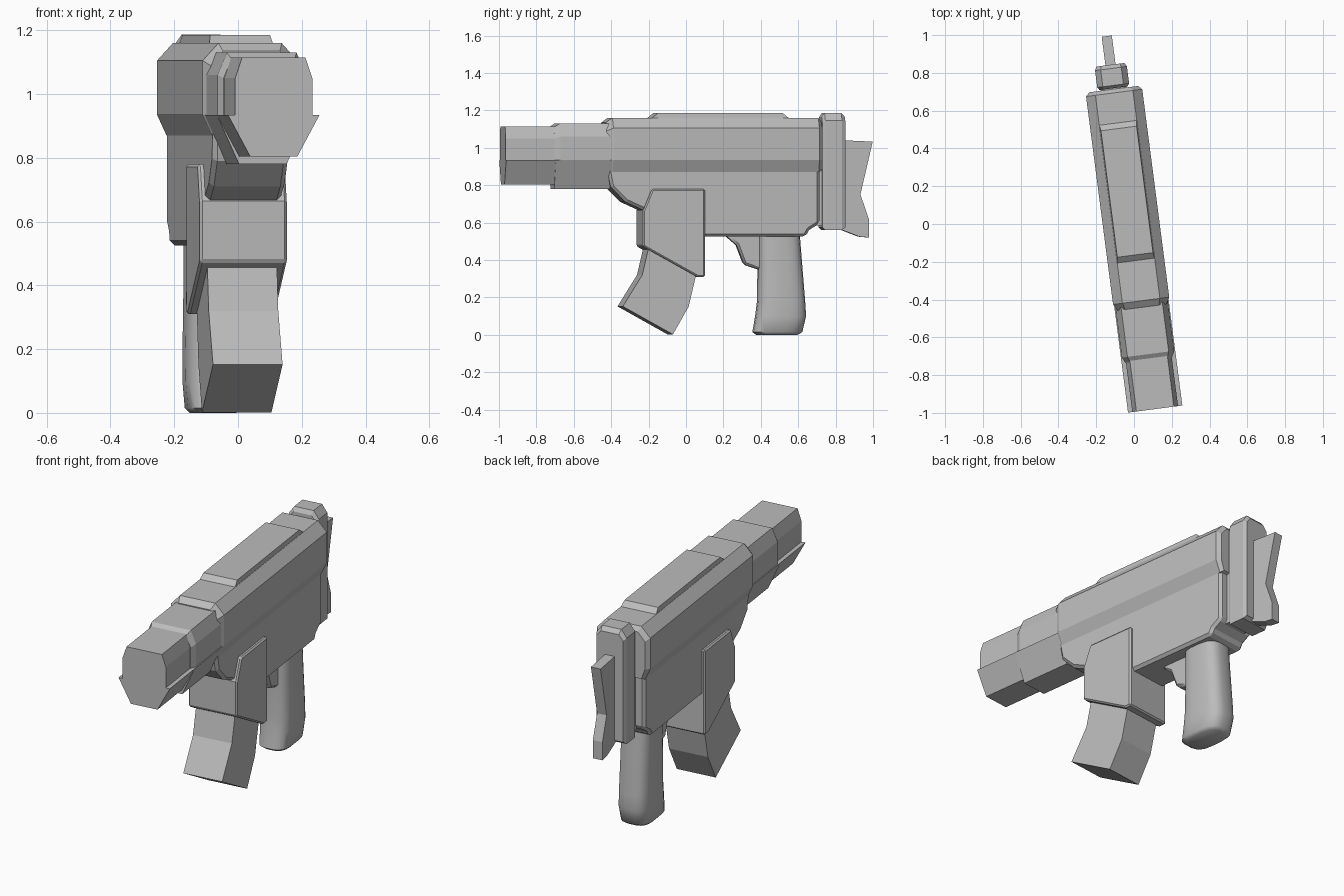
import bpy, bmesh, math
from mathutils import Matrix

cube = bpy.data.objects.get("Cube")
if cube:
    bpy.data.objects.remove(cube, do_unlink=True)

grey = bpy.data.materials.new("plain_grey")
grey.use_nodes = True
COLOR = (0.5, 0.5, 0.5, 1)
grey.diffuse_color = COLOR
grey.node_tree.nodes["Principled BSDF"].inputs["Base Color"].default_value = COLOR

# The whole prop is turned slightly about the vertical axis
PLACE = Matrix.Translation((-0.015, 0, 0)) @ Matrix.Rotation(math.radians(7.4), 4, "Z")


def loft(name, rings, bevel=0, smooth=False):
    """Skin equal-length rings of points and cap both ends."""
    bm = bmesh.new()
    loops = [[bm.verts.new(p) for p in ring] for ring in rings]
    n = len(loops[0])
    for a, b in zip(loops, loops[1:]):
        for i in range(n):
            j = (i + 1) % n
            bm.faces.new((a[i], a[j], b[j], b[i]))
    bm.faces.new(loops[0])
    bm.faces.new(loops[-1])
    bmesh.ops.recalc_face_normals(bm, faces=bm.faces)
    bm.transform(PLACE)
    mesh = bpy.data.meshes.new(name)
    bm.to_mesh(mesh)
    bm.free()
    mesh.materials.append(grey)
    obj = bpy.data.objects.new(name, mesh)
    bpy.context.collection.objects.link(obj)
    if bevel:
        mod = obj.modifiers.new("edge_bevel", "BEVEL")
        mod.width = bevel
        mod.segments = 1
        mod.limit_method = "ANGLE"
        mod.angle_limit = math.radians(50)
    if smooth:
        bpy.ops.object.select_all(action="DESELECT")
        obj.select_set(True)
        bpy.context.view_layer.objects.active = obj
        bpy.ops.object.shade_smooth_by_angle(angle=math.radians(50))
    return obj


def side_prism(name, profile, half, bevel=0, smooth=False):
    """Extrude a (y, z) side profile symmetrically in x."""
    return loft(name, [[(x, y, z) for y, z in profile] for x in (-half, half)], bevel, smooth)


def section(y, half_profile):
    """Mirror a bottom-to-top (x, z) half section into a ring at y."""
    return ([(x, y, z) for x, z in half_profile]
            + [(-x, y, z) for x, z in reversed(half_profile)])


# Upper body with chamfered ends
body = [(0.12, 0.87), (0.15, 0.935), (0.15, 1.105), (0.1, 1.16)]
body_end = [(0.11, 0.88), (0.13, 0.935), (0.13, 1.09), (0.09, 1.135)]
loft("upper_body", [section(-0.445, body_end), section(-0.41, body),
                    section(0.70, body), section(0.72, body_end)])

# Raised strip on top
loft("top_strip", [section(y, [(0.1, 1.15), (w, z)]) for y, w, z in
                   ((-0.195, 0.1, 1.16), (-0.165, 0.095, 1.185),
                    (0.51, 0.095, 1.185), (0.54, 0.1, 1.16))])

# Lower body
side_prism("lower_body", [(-0.44, 0.89), (-0.42, 0.79), (-0.34, 0.71), (-0.23, 0.66),
                          (-0.2, 0.525), (0.63, 0.525), (0.65, 0.56), (0.705, 0.595),
                          (0.705, 0.89)], 0.12, 0.015)

# Barrel shroud: middle and front, upper and lower halves
mid_top = [(0.14, 0.93), (0.14, 1.06), (0.11, 1.13)]
mid_end = [(0.125, 0.93), (0.125, 1.05), (0.1, 1.11)]
loft("middle_shroud_top", [section(-0.725, mid_end), section(-0.695, mid_top),
                           section(-0.42, mid_top)])
mid_low = [(0.075, 0.78), (0.145, 0.935)]
loft("middle_shroud_lower", [section(-0.72, mid_low), section(-0.42, mid_low)])
tip_top = [(0.122, 0.93), (0.122, 1.05), (0.1, 1.115)]
loft("front_shroud_top", [section(-0.988, tip_top), section(-0.7, tip_top)])
tip_low = [(0.075, 0.805), (0.145, 0.935)]
loft("front_shroud_lower", [section(-0.988, tip_low), section(-0.7, tip_low)])

# Front well and curved box below it
side_prism("front_well", [(-0.2, 0.78), (0.085, 0.78), (0.085, 0.31), (0.045, 0.31),
                          (-0.235, 0.465), (-0.25, 0.475), (-0.25, 0.665),
                          (-0.245, 0.672)], 0.138, 0.008)
side_prism("curved_box", [(-0.215, 0.47), (-0.25, 0.32), (-0.355, 0.152), (-0.085, 0.002),
                          (0, 0.15), (0.04, 0.32), (0.02, 0.47)], 0.11)

# Rounded grip, skinned from superellipse rings
rings = []
for z, front, back, half in ((0, 0.38, 0.60, 0.07), (0.015, 0.36, 0.625, 0.085),
                             (0.1, 0.375, 0.645, 0.09), (0.18, 0.385, 0.64, 0.09),
                             (0.4, 0.388, 0.622, 0.088), (0.55, 0.388, 0.61, 0.088)):
    ring = []
    for i in range(20):
        a = math.tau * (i + 0.5) / 20
        c, s = math.cos(a), math.sin(a)
        ring.append((half * math.copysign(abs(s) ** 0.65, s),
                     (front + back) / 2 + (back - front) / 2 * math.copysign(abs(c) ** 0.65, c), z))
    rings.append(ring)
loft("grip", rings, smooth=True)

# Small lever ahead of the grip
side_prism("lever", [(0.2, 0.54), (0.27, 0.48), (0.31, 0.375), (0.42, 0.34), (0.42, 0.54)],
           0.035, 0.012, True)

# Rear plate, its neck, and the shoulder pad
side_prism("rear_neck", [(0.69, 0.585), (0.77, 0.585), (0.77, 1.13), (0.69, 1.13)], 0.07)
plate = [(0.085, 0.56), (0.085, 1.145), (0.055, 1.187)]
plate_front = [(0.075, 0.575), (0.075, 1.135), (0.05, 1.165)]
loft("rear_plate", [section(0.725, plate_front), section(0.74, plate),
                    section(0.83, plate), section(0.85, plate_front)])
side_prism("shoulder_pad", [(0.84, 1.04), (1.003, 1.033), (0.937, 0.75), (0.982, 0.62),
                            (0.982, 0.52), (0.93, 0.525), (0.84, 0.56)], 0.027)
